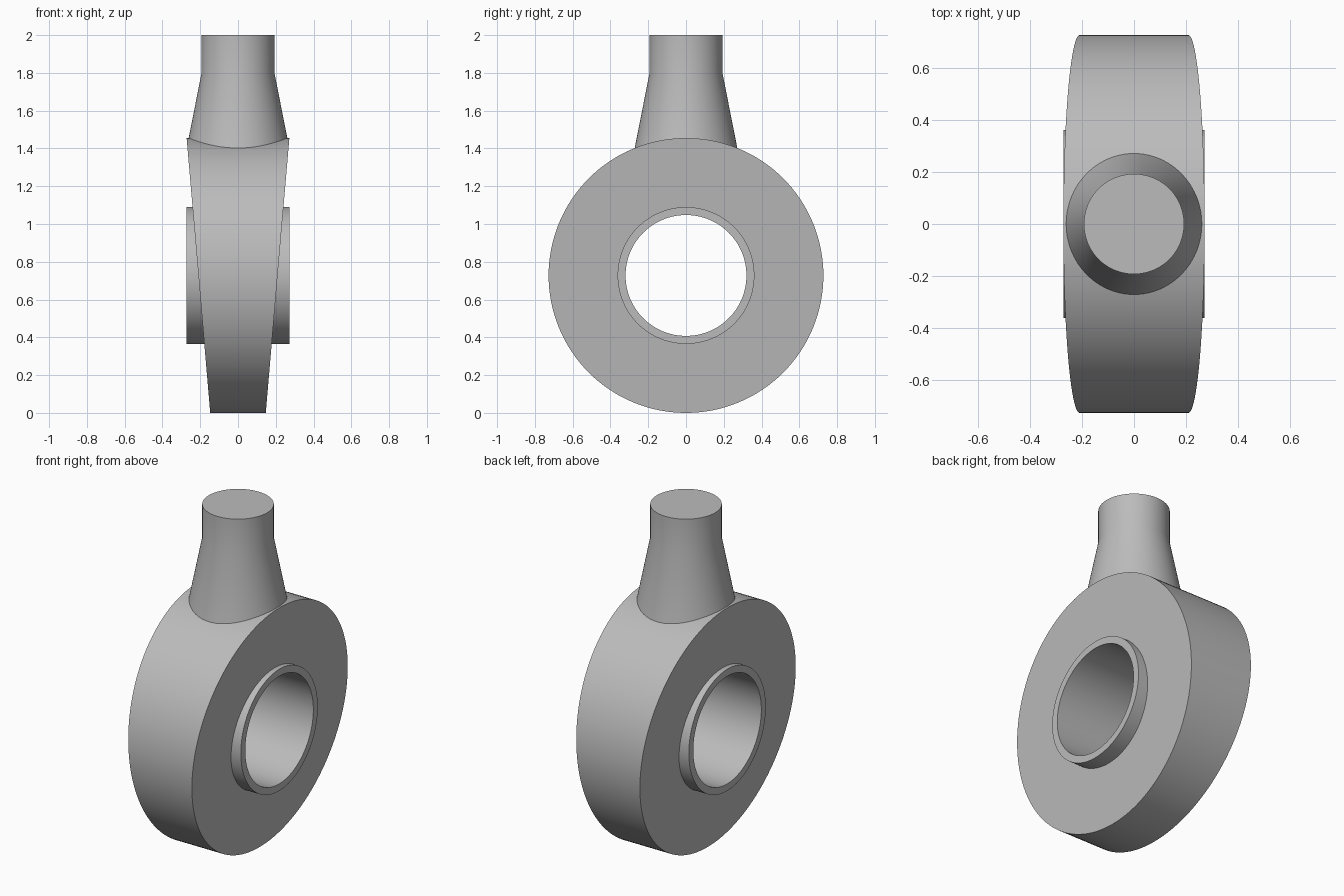
import bpy, bmesh, math

cube = bpy.data.objects.get("Cube")
if cube:
    bpy.data.objects.remove(cube, do_unlink=True)

SEG = 128
R_OUT, R_HUB, R_BORE = 0.7275, 0.362, 0.32
HALF_HUB = 0.272
R_STEM, R_FLARE = 0.193, 0.272
Z_STEM, Z_FLARE = 1.8, 1.4

steel = bpy.data.materials.new("steel_grey")
steel.use_nodes = True
GREY = (0.5, 0.5, 0.5, 1)
steel.diffuse_color = GREY
steel.node_tree.nodes["Principled BSDF"].inputs["Base Color"].default_value = GREY


def wedge_half(z):
    """Half thickness of the tapered eye at a height."""
    return 0.147 + (HALF_HUB - 0.147) * z / (2 * R_OUT)


def loft(name, loops, closed=False):
    """Skin a list of equal vertex loops, joined end to start or capped."""
    bm = bmesh.new()
    rows = [[bm.verts.new(p) for p in loop] for loop in loops]
    pairs = list(zip(rows, rows[1:]))
    if closed:
        pairs.append((rows[-1], rows[0]))
    else:
        bm.faces.new(rows[0])
        bm.faces.new(rows[-1])
    for a, b in pairs:
        for i in range(SEG):
            j = (i + 1) % SEG
            bm.faces.new((a[i], a[j], b[j], b[i]))
    bmesh.ops.recalc_face_normals(bm, faces=bm.faces)
    mesh = bpy.data.meshes.new(name)
    bm.to_mesh(mesh)
    bm.free()
    mesh.materials.append(steel)
    obj = bpy.data.objects.new(name, mesh)
    bpy.context.collection.objects.link(obj)
    return obj


angles = [2 * math.pi * i / SEG for i in range(SEG)]


def eye_loop(radius, side, tapered):
    pts = []
    for a in angles:
        z = R_OUT + radius * math.cos(a)
        half = wedge_half(z) if tapered else HALF_HUB
        pts.append((side * half, radius * math.sin(a), z))
    return pts


# Eye: tapered disc with raised hub and through bore
section = [(R_BORE, False), (R_HUB, False), (R_HUB, True), (R_OUT, True)]
loops = [eye_loop(r, 1, t) for r, t in section]
loops += [eye_loop(r, -1, t) for r, t in reversed(section)]
eye = loft("rod_eye", loops, closed=True)


# Shank: round stem flaring down onto the rim of the eye
def ring(radius, z):
    return [(radius * math.cos(a), radius * math.sin(a), z) for a in angles]


def flare_foot():
    pts = []
    slope = (R_FLARE - R_STEM) / (Z_STEM - Z_FLARE)
    for a in angles:
        z = Z_FLARE
        for _ in range(8):
            r = R_STEM + slope * (Z_STEM - z)
            z = R_OUT + math.sqrt(R_OUT ** 2 - (r * math.sin(a)) ** 2) - 0.004
        pts.append((r * math.cos(a), r * math.sin(a), z))
    return pts


shank = loft("shank", [ring(R_STEM, 2), ring(R_STEM, Z_STEM), flare_foot(), ring(0.2, 1.3)])

# Smooth the round walls and keep the rims sharp
for obj in (eye, shank):
    bpy.ops.object.select_all(action="DESELECT")
    obj.select_set(True)
    bpy.context.view_layer.objects.active = obj
    bpy.ops.object.shade_smooth_by_angle(angle=math.radians(30))
